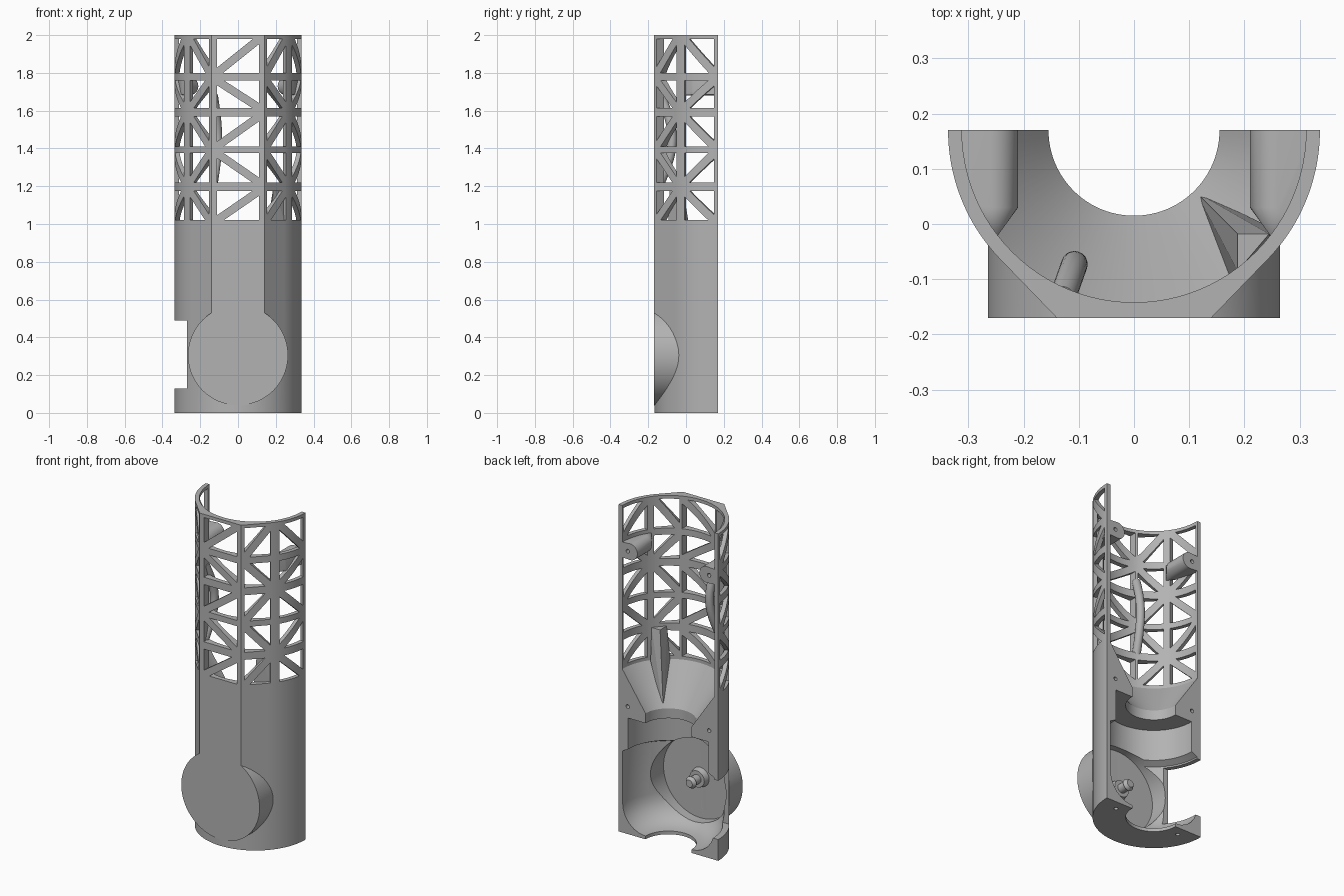
import bpy, bmesh
from math import sin, cos, pi, radians, hypot
from mathutils import Vector, Matrix

old = bpy.data.objects.get("Cube")
if old:
    bpy.data.objects.remove(old, do_unlink=True)

AXIS_Y = 0.17      # axis of the half tube
R_OUT, R_IN = 0.337, 0.312
HUB_Z = 0.305

grey = bpy.data.materials.new("plain_grey")
grey.use_nodes = True
colour = (0.45, 0.45, 0.45, 1)
grey.diffuse_color = colour
grey.node_tree.nodes["Principled BSDF"].inputs["Base Color"].default_value = colour


def to_object(name, bm):
    bmesh.ops.recalc_face_normals(bm, faces=bm.faces)
    mesh = bpy.data.meshes.new(name)
    bm.to_mesh(mesh)
    bm.free()
    mesh.materials.append(grey)
    ob = bpy.data.objects.new(name, mesh)
    bpy.context.collection.objects.link(ob)
    return ob


def activate(ob):
    bpy.ops.object.select_all(action='DESELECT')
    ob.select_set(True)
    bpy.context.view_layer.objects.active = ob


def smooth(ob):
    activate(ob)
    bpy.ops.object.shade_smooth_by_angle(angle=radians(25))


def boolean(ob, tool, operation='DIFFERENCE'):
    activate(ob)
    mod = ob.modifiers.new("bool", 'BOOLEAN')
    mod.operation, mod.object, mod.solver = operation, tool, 'EXACT'
    bpy.ops.object.modifier_apply(modifier=mod.name)
    bpy.data.objects.remove(tool, do_unlink=True)


def add_rod(bm, x, z, r, y0, y1, r2=None, n=64):
    """Cylinder or cone along y."""
    mat = Matrix.Translation((x, (y0 + y1) / 2, z)) @ Matrix.Rotation(-pi / 2, 4, 'X')
    bmesh.ops.create_cone(bm, cap_ends=True, segments=n, radius1=r,
                          radius2=r if r2 is None else r2, depth=y1 - y0, matrix=mat)


def add_prism(bm, inner, outer):
    a = [bm.verts.new(p) for p in inner]
    b = [bm.verts.new(p) for p in outer]
    bm.faces.new(a)
    bm.faces.new(b[::-1])
    for i in range(len(a)):
        j = (i + 1) % len(a)
        bm.faces.new((a[i], b[i], b[j], a[j]))


def wall_slab(name, half, z0, z1):
    """Half-tube solid from the outline of its +x half."""
    outline = half + [(-x, y) for x, y in reversed(half) if x > 0.001]
    bm = bmesh.new()
    add_prism(bm, [(x, y, z0) for x, y in outline], [(x, y, z1) for x, y in outline])
    return to_object(name, bm)


def outer_arc(start, steps):
    angles = [radians(start + (90 - start) * i / steps) for i in range(steps + 1)]
    return [(R_OUT * sin(a), AXIS_Y - R_OUT * cos(a)) for a in angles]


def hull(name, points):
    bm = bmesh.new()
    for p in points:
        bm.verts.new(p)
    bmesh.ops.convex_hull(bm, input=bm.verts)
    bmesh.ops.delete(bm, geom=[v for v in bm.verts if not v.link_faces], context='VERTS')
    return to_object(name, bm)


# Outer half tube: round at the foot, flat front with two tangent flats above
shell = wall_slab("tube_shell", [(0.14, -0.17)] + outer_arc(45, 24), HUB_Z, 2)
boolean(shell, wall_slab("round_foot", outer_arc(0, 48), 0, HUB_Z), 'UNION')

# Round housing on the front
bm = bmesh.new()
add_rod(bm, 0, HUB_Z, 0.265, -0.17, 0, n=96)
boolean(shell, to_object("housing", bm), 'UNION')

# Turned hollow: rounded floor, chamber, throat and funnel
floor = [(0.155 + 0.155 * sin(a), 0.02 + 0.16 * (1 - cos(a)))
         for a in [radians(15 * i) for i in range(7)]]
profile = [(0, -0.05), (0.155, -0.05)] + floor + [
    (0.31, 0.5), (0.272, 0.52), (0.272, 0.71), (0.155, 0.71), (0.155, 0.77),
    (R_IN, 1.0), (R_IN, 2.05), (0, 2.05)]
bm = bmesh.new()
verts = [bm.verts.new((r, AXIS_Y, z)) for r, z in profile]
edges = [bm.edges.new(pair) for pair in zip(verts, verts[1:])]
bmesh.ops.spin(bm, geom=verts + edges, cent=(0, AXIS_Y, 0), axis=(0, 0, 1),
               angle=2 * pi, steps=96, use_merge=True)
bmesh.ops.remove_doubles(bm, verts=bm.verts, dist=0.0005)
boolean(shell, to_object("hollow", bm))

# Pocket behind the round housing
bm = bmesh.new()
add_rod(bm, 0, HUB_Z, 0.25, -0.14, 0.02, n=96)
boolean(shell, to_object("pocket", bm))

# Side notch through the right wall
bm = bmesh.new()
bmesh.ops.create_cube(bm, size=1, matrix=Matrix.Translation((-0.3, 0.135, 0.31))
                      @ Matrix.Diagonal((0.28, 0.33, 0.36, 1)))
boolean(shell, to_object("notch", bm))

# Screw holes in the joining faces and under the foot
bm = bmesh.new()
for side in (-1, 1):
    add_rod(bm, side * 0.275, 0.78, 0.012, 0.1, 0.2, n=16)
    bmesh.ops.create_cone(bm, cap_ends=True, segments=16, radius1=0.012, radius2=0.012,
                          depth=0.06, matrix=Matrix.Translation((side * 0.222, 0.11, 0)))
boolean(shell, to_object("screw_holes", bm))

# Lattice: two straight-cut triangular openings per cell, braces alternate by row
rows = [(1.02, 1.175), (1.22, 1.375), (1.41, 1.57), (1.615, 1.76), (1.80, 1.98)]
columns = [(-19.5, 19.5, 0), (24.5, 49, 0), (58, 86.5, 1), (-49, -24.5, 1), (-86.5, -58, 0)]
BRACE = 0.042
bm = bmesh.new()
for row, (z0, z1) in enumerate(rows):
    for start, end, flip in columns:
        mid = radians((start + end) / 2)
        out = Vector((sin(mid), -cos(mid), 0))
        side = Vector((cos(mid), sin(mid), 0))
        half = R_OUT * sin(radians(end - start) / 2)
        if (row + flip) % 2:
            side = -side
        length = hypot(2 * half, z1 - z0)
        dt = BRACE / 2 * length / (z1 - z0)
        dz = BRACE / 2 * length / (2 * half)
        for tri in ([(-half, z1), (-half, z0 + dz), (half - dt, z1)],
                    [(half, z0), (half, z1 - dz), (dt - half, z0)]):
            add_prism(bm, *[[Vector((0, AXIS_Y, z)) + out * r + side * t for t, z in tri]
                            for r in (0.25, 0.4)])
boolean(shell, to_object("lattice_openings", bm))
smooth(shell)

# Upper screw bosses, filled out to the wall and tapering at the front
for side, label in ((1, "left"), (-1, "right")):
    points = []
    for y in (0.17, 0.03):
        ring = [(0.26 + 0.05 * cos(2 * pi * i / 32), 0.05 * sin(2 * pi * i / 32))
                for i in range(32)]
        ring += [(0.325, -0.045), (0.325, 0.045)]
        for x, dz in ring:
            p = Vector((x, y - AXIS_Y))
            if p.length > 0.328:
                p *= 0.328 / p.length
            points.append((side * p.x, p.y + AXIS_Y, 1.73 + dz))
    points += [(side * 0.25, -0.025, 1.73 + dz) for dz in (-0.048, 0.048)]
    boss = hull(label + "_screw_boss", points)
    bm = bmesh.new()
    add_rod(bm, side * 0.275, 1.73, 0.012, 0.1, 0.2, n=16)
    boolean(boss, to_object("boss_hole", bm))
    smooth(boss)

# Wedge rib standing on the funnel: sloped foot and upright column
hull("funnel_rib", [(0.112, 0.058, 0.74)] +
     [(x, y, 1.0) for x, y in ((0.175, -0.003), (0.242, -0.003), (0.25, -0.03), (0.173, -0.095))] +
     [(x, y, 1.2) for x, y in ((0.188, -0.018), (0.245, -0.018), (0.188, -0.085))])

# Bowed cable loop on the inner wall
curve = bpy.data.curves.new("cable_loop", 'CURVE')
curve.dimensions = '3D'
curve.bevel_depth, curve.bevel_resolution, curve.use_fill_caps = 0.024, 8, True
spline = curve.splines.new('POLY')
spline.points.add(32)
for i, point in enumerate(spline.points):
    t = i / 32
    bow = sin(pi * t)
    point.co = (-0.13 + 0.022 * bow, -0.135 + 0.062 * bow, 1.22 + 0.46 * t, 1)
loop = bpy.data.objects.new("cable_loop", curve)
bpy.context.collection.objects.link(loop)
curve.materials.append(grey)
activate(loop)
bpy.ops.object.convert(target='MESH')
smooth(bpy.context.view_layer.objects.active)

# Hub pin inside the pocket
bm = bmesh.new()
add_rod(bm, 0, HUB_Z, 0.06, -0.145, -0.105, 0.05)
add_rod(bm, 0, HUB_Z, 0.028, -0.11, -0.05)
add_rod(bm, 0, HUB_Z, 0.036, -0.05, -0.03, 0.022)
smooth(to_object("hub_pin", bm))
